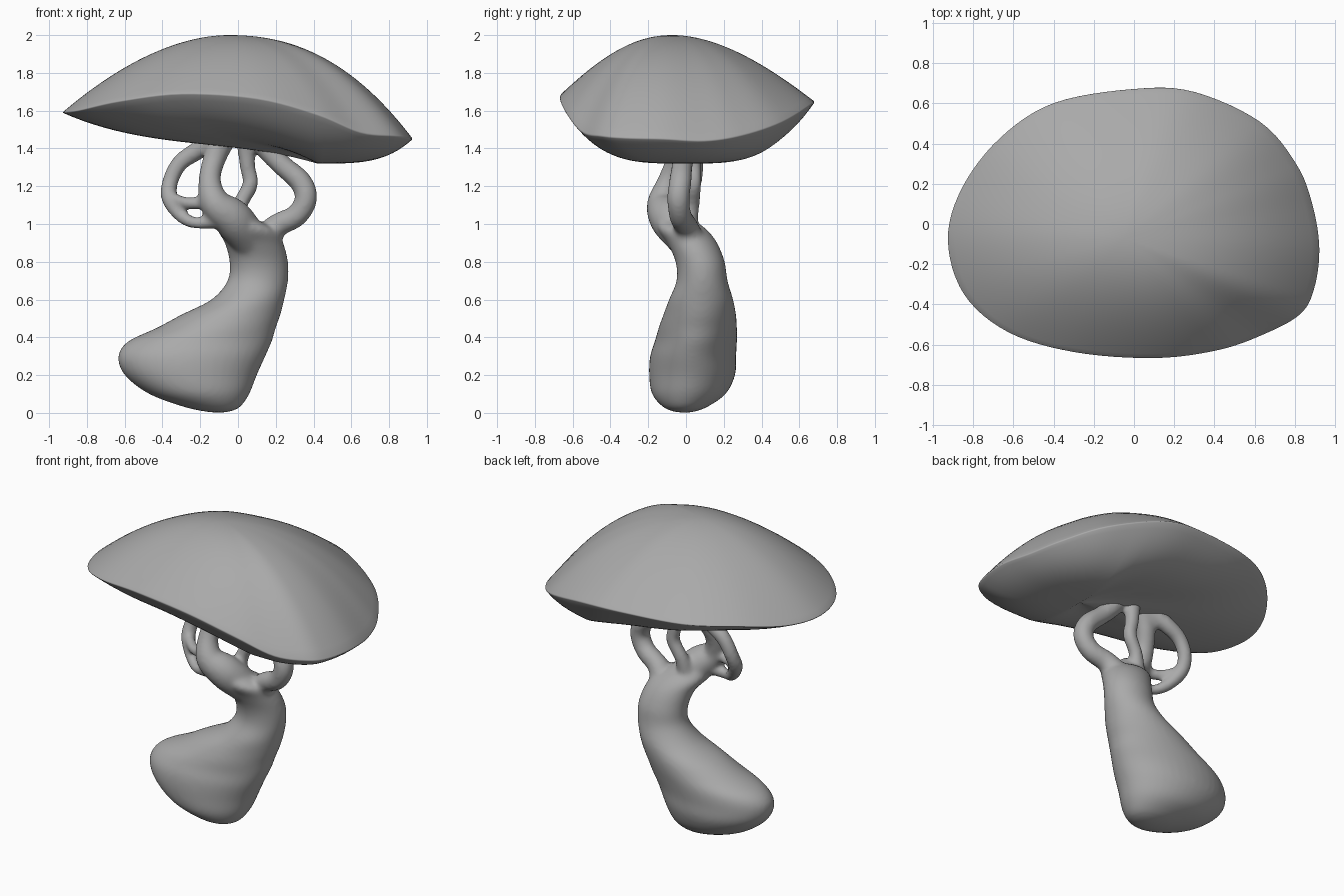
import bpy, bmesh, math
from mathutils import Vector

cube = bpy.data.objects.get("Cube")
if cube:
    bpy.data.objects.remove(cube, do_unlink=True)

grey = bpy.data.materials.new("plain grey")
grey.use_nodes = True
colour = (0.4, 0.4, 0.4, 1)
grey.diffuse_color = colour
grey.node_tree.nodes["Principled BSDF"].inputs["Base Color"].default_value = colour


def spline(points, steps, closed=False):
    """Smooth curve through tuples of any length."""
    count = len(points)
    result = []

    def pick(index):
        return points[index % count] if closed else points[max(0, min(count - 1, index))]

    for i in range(count if closed else count - 1):
        a, b, c, d = (pick(i + k) for k in (-1, 0, 1, 2))
        for s in range(steps):
            t = s / steps
            result.append(tuple(
                q + 0.5 * t * (r - p + t * (2 * p - 5 * q + 4 * r - e + t * (3 * (q - r) + e - p)))
                for p, q, r, e in zip(a, b, c, d)))
    if not closed:
        result.append(tuple(points[-1]))
    return result


def loft(bm, rings, start, end):
    """Skin a list of rings and close both ends with a point."""
    loops = [[bm.verts.new(p) for p in ring] for ring in rings]
    count = len(loops[0])
    for lower, upper in zip(loops, loops[1:]):
        for i in range(count):
            j = (i + 1) % count
            bm.faces.new((lower[i], lower[j], upper[j], upper[i]))
    for loop, tip in ((loops[0], start), (loops[-1], end)):
        point = bm.verts.new(tip)
        for i in range(count):
            bm.faces.new((loop[i], loop[(i + 1) % count], point))


def tube(bm, path, sides=16):
    """Round branch along points of x, y, z and radius."""
    path = spline(path, 8)
    centres = [Vector(p[:3]) for p in path]
    rings = []
    for i, centre in enumerate(centres):
        tangent = centres[min(i + 1, len(path) - 1)] - centres[max(i - 1, 0)]
        across = tangent.cross(Vector((0, 1, 0))).normalized()
        over = tangent.cross(across).normalized()
        rings.append([centre + path[i][3] * (across * math.cos(a) + over * math.sin(a))
                      for a in (math.tau * k / sides for k in range(sides))])
    loft(bm, rings, centres[0], centres[-1])


def finish(bm, name):
    bmesh.ops.recalc_face_normals(bm, faces=bm.faces)
    mesh = bpy.data.meshes.new(name)
    bm.to_mesh(mesh)
    bm.free()
    mesh.materials.append(grey)
    obj = bpy.data.objects.new(name, mesh)
    bpy.context.collection.objects.link(obj)
    return obj


# Cap: a wavy rim joined to a domed top and a shallower belly
rim = spline([
    (.925, -.12, 1.45), (.89, .1, 1.44), (.81, .3, 1.47), (.63, .51, 1.54),
    (.3, .66, 1.63), (0, .675, 1.65), (-.4, .605, 1.65), (-.67, .43, 1.64),
    (-.86, .18, 1.6), (-.93, -.08, 1.59), (-.85, -.35, 1.6), (-.63, -.54, 1.65),
    (-.3, -.64, 1.69), (.1, -.67, 1.665), (.42, -.63, 1.58), (.65, -.55, 1.485),
    (.83, -.45, 1.465), (.9, -.32, 1.455)], 6, closed=True)
mean_height = sum(p[2] for p in rim) / len(rim)
apex = Vector((-.05, -.07, 2))
belly = Vector((.42, 0, 1.32))


def dome_height(t, d, rim_z):
    """Even near the apex, following the wavy rim further out."""
    edge = mean_height + (rim_z - mean_height) * t
    return apex.z + (edge - apex.z) * t ** (2 + .12 * d.x - .15 * d.y)


def belly_height(t, d, rim_z):
    """Flat bottom that steps up towards the long side."""
    step = .38 * max(0, -d.x)
    rise = step * (1 - (1 - t) ** 4) + (1 - step) * t ** 3.6
    return belly.z + (rim_z - belly.z) * rise


def shrink(centre, t, height):
    ring = []
    for x, y, z in rim:
        flat = Vector((x - centre.x, y - centre.y, 0))
        spot = centre + flat * t
        spot.z = height(t, flat.normalized(), z)
        ring.append(spot)
    return ring


steps = 24
bm = bmesh.new()
rings = [shrink(belly, k / steps, belly_height) for k in range(1, steps + 1)]
rings += [shrink(apex, k / steps, dome_height) for k in range(steps - 1, 0, -1)]
loft(bm, rings, belly, apex)
cap = finish(bm, "cap")
bpy.ops.object.select_all(action='DESELECT')
cap.select_set(True)
bpy.context.view_layer.objects.active = cap
bpy.ops.object.shade_smooth()
lip = cap.modifiers.new("rounded lip", 'BEVEL')
lip.width = .008
lip.segments = 3
lip.angle_limit = math.radians(50)

# Trunk: level slices given as height, left, right, front, back
bm = bmesh.new()
slices = spline([
    (.005, -.16, -.05, -.06, .04), (.03, -.28, .01, -.12, .11), (.1, -.47, .06, -.18, .21),
    (.2, -.6, .1, -.195, .26), (.3, -.635, .145, -.19, .265), (.38, -.58, .18, -.165, .27),
    (.45, -.43, .2, -.145, .27), (.52, -.3, .225, -.12, .265), (.6, -.14, .245, -.09, .25),
    (.7, -.055, .265, -.05, .22), (.8, -.045, .265, -.055, .205), (.9, -.07, .24, -.1, .165),
    (.97, -.11, .2, -.15, .11), (1.03, -.1, .08, -.16, .03)], 4)
rings = []
for z, left, right, front, back in slices:
    rings.append([((left + right) / 2 + (right - left) / 2 * math.cos(a),
                   (front + back) / 2 + (back - front) / 2 * math.sin(a), z)
                  for a in (math.tau * k / 40 for k in range(40))])
loft(bm, rings, (-.1, 0, 0), (0, -.06, 1.04))

# Branches: left fork, right fork, thin middle stem, side loop and its brace
tube(bm, [(.09, .05, .84, .08), (.04, -.02, .94, .1), (-.03, -.09, 1.03, .105),
          (-.12, -.125, 1.11, .082), (-.15, -.09, 1.23, .06), (-.12, -.04, 1.36, .062),
          (-.06, -.02, 1.5, .08)])
tube(bm, [(.13, .03, .88, .09), (.2, .0, .985, .065), (.31, -.03, 1.045, .06),
          (.36, -.04, 1.135, .06), (.33, -.03, 1.225, .06), (.235, -.02, 1.31, .056),
          (.17, -.01, 1.38, .06), (.1, 0, 1.48, .07)])
tube(bm, [(-.01, .0, .98, .06), (.01, .03, 1.1, .042), (.065, .04, 1.21, .042),
          (.05, .04, 1.31, .042), (.04, .03, 1.48, .055)])
tube(bm, [(-.06, -.1, 1.04, .06), (-.2, -.11, 1.005, .033), (-.29, -.06, 1.035, .036),
          (-.36, .0, 1.13, .044), (-.36, .04, 1.22, .043), (-.31, .05, 1.32, .045),
          (-.22, .04, 1.385, .05), (-.1, 0, 1.46, .06)])
tube(bm, [(-.35, -.01, 1.14, .03), (-.26, -.08, 1.11, .032), (-.14, -.12, 1.12, .035)])
trunk = finish(bm, "trunk_and_branches")

# Blend the trunk and branches into one soft skin
blend = trunk.modifiers.new("blend", 'REMESH')
blend.mode = 'VOXEL'
blend.voxel_size = .012
blend.use_smooth_shade = True
soften = trunk.modifiers.new("soften", 'SMOOTH')
soften.factor = .5
soften.iterations = 12
